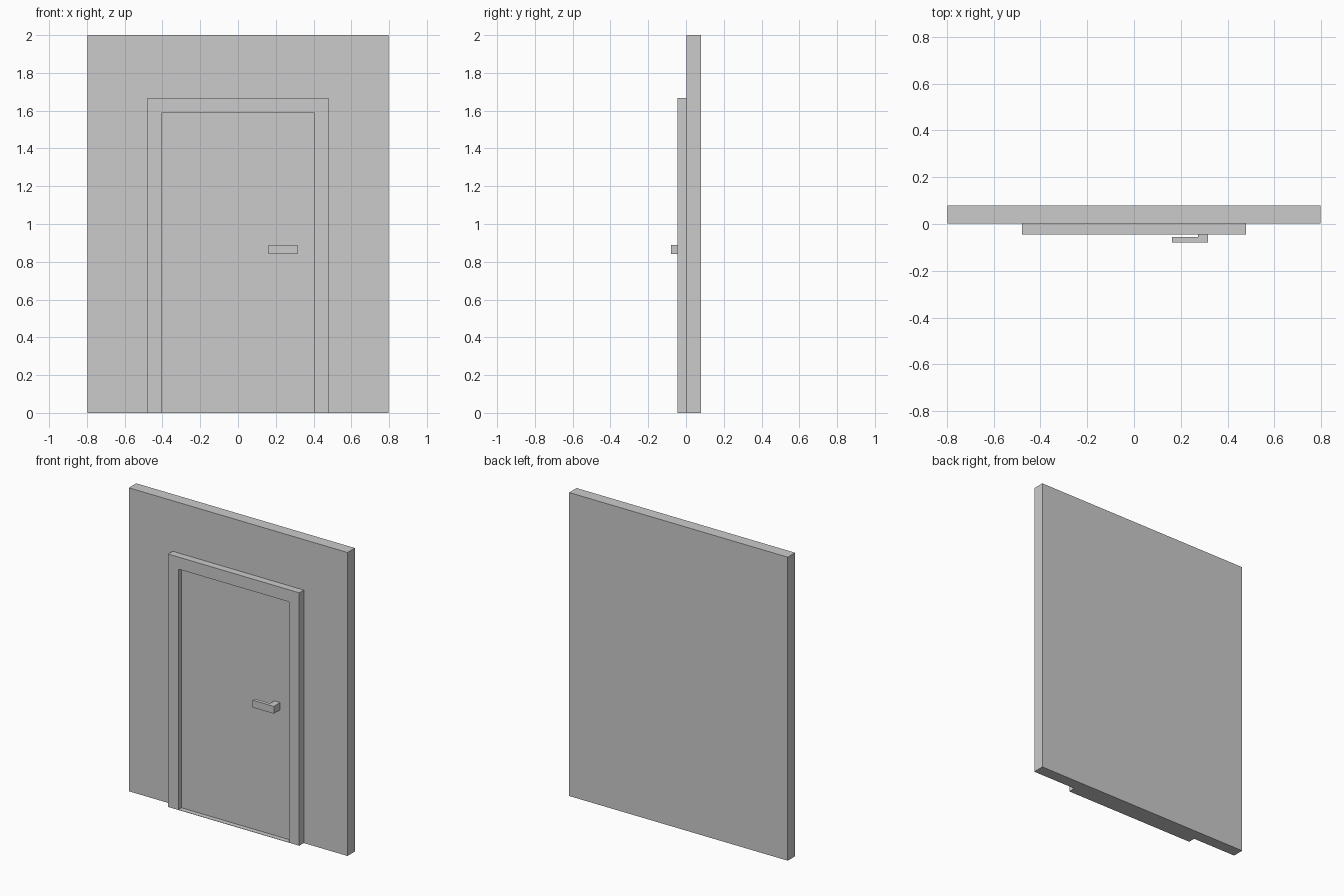
import bpy, bmesh
from mathutils import Vector

if "Cube" in bpy.data.objects:
    bpy.data.objects.remove(bpy.data.objects["Cube"])


def prism(name, profile, offset):
    """Extrude a flat 3D outline along offset into a closed solid."""
    bm = bmesh.new()
    face = bm.faces.new([bm.verts.new(p) for p in profile])
    ext = bmesh.ops.extrude_face_region(bm, geom=[face], use_keep_orig=True)
    moved = [v for v in ext["geom"] if isinstance(v, bmesh.types.BMVert)]
    bmesh.ops.translate(bm, verts=moved, vec=Vector(offset))
    bmesh.ops.recalc_face_normals(bm, faces=bm.faces[:])
    mesh = bpy.data.meshes.new(name)
    bm.to_mesh(mesh)
    bm.free()
    obj = bpy.data.objects.new(name, mesh)
    bpy.context.collection.objects.link(obj)
    return obj


def box(name, x0, x1, y0, y1, z0, z1):
    outline = [(x0, y0, z0), (x1, y0, z0), (x1, y0, z1), (x0, y0, z1)]
    return prism(name, outline, (0, y1 - y0, 0))


WALL_Y, FRAME_Y, DOOR_Y = 0.002, -0.045, -0.012
OUT_X, OUT_Z = 0.478, 1.667
IN_X, IN_Z = 0.404, 1.587
SILL = 0.002

# Wall slab
box("wall", -0.797, 0.797, WALL_Y, 0.079, 0, 2)

# Door frame: two jambs and a lintel in one outline
half = [(IN_X, 0), (OUT_X, 0), (OUT_X, OUT_Z)]
right = half + [(-x, z) for x, z in reversed(half)]
arch = right + [(-IN_X, IN_Z), (IN_X, IN_Z)]
prism("door_frame", [(x, FRAME_Y, z) for x, z in arch], (0, WALL_Y - FRAME_Y, 0))

# Recessed door leaf and thin threshold in front of it
box("door_panel", -IN_X, IN_X, DOOR_Y, WALL_Y, 0, IN_Z)
box("threshold", -IN_X, IN_X, FRAME_Y, DOOR_Y, 0, SILL)

# L-shaped lever handle
lever = [(0.162, -0.079), (0.316, -0.079), (0.316, DOOR_Y),
         (0.274, DOOR_Y), (0.274, -0.056), (0.162, -0.056)]
prism("door_handle", [(x, y, 0.84) for x, y in lever], (0, 0, 0.048))
